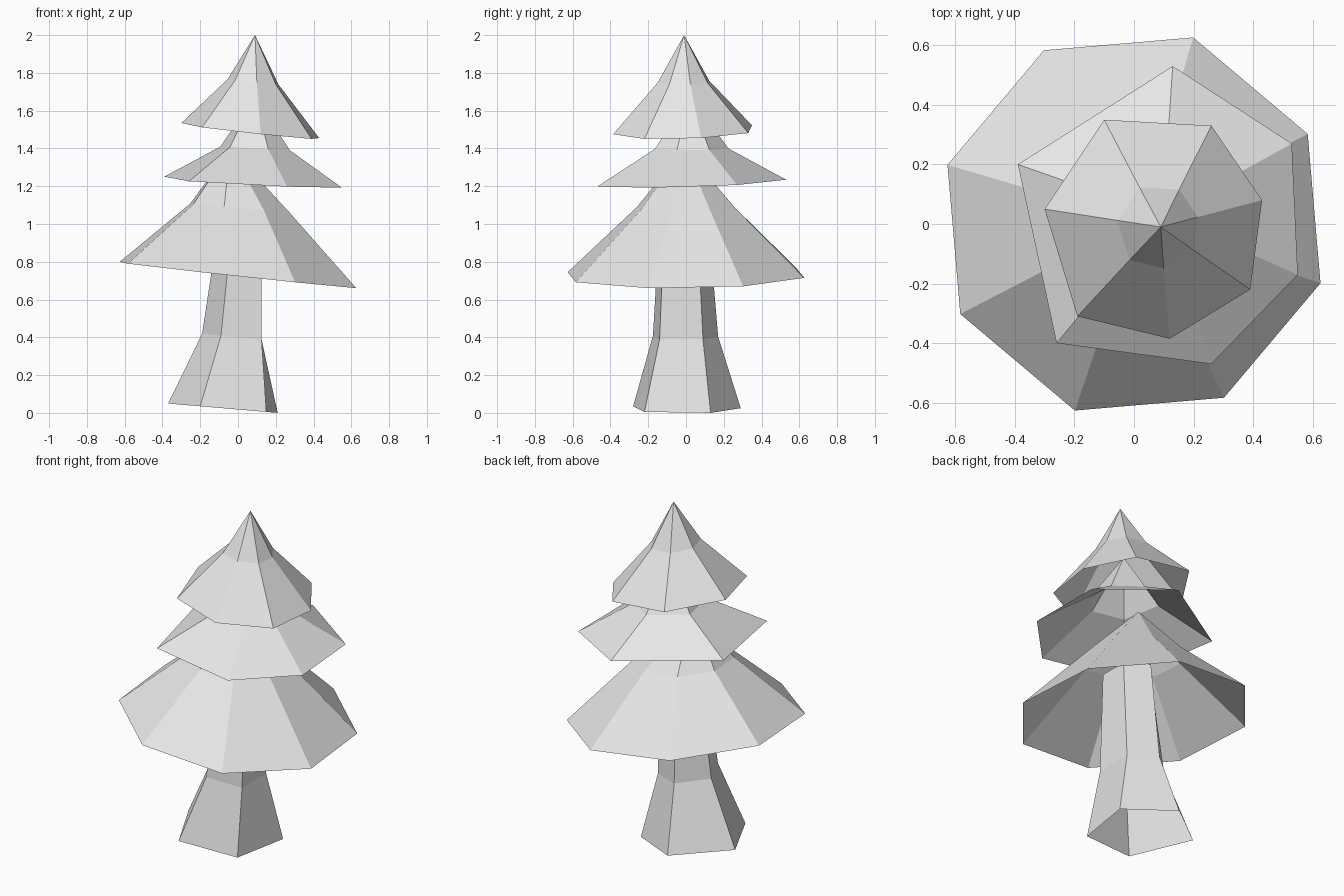
import bpy
from math import cos, sin, radians

cube = bpy.data.objects.get("Cube")
if cube:
    bpy.data.objects.remove(cube, do_unlink=True)

grey = bpy.data.materials.new("plain grey")
grey.use_nodes = True
COLOUR = (0.8, 0.8, 0.8, 1)
grey.diffuse_color = COLOUR
grey.node_tree.nodes["Principled BSDF"].inputs["Base Color"].default_value = COLOUR


def loft(name, rings, apex=None):
    """Flat-faced open shell through equal rings, closed to a tip if given."""
    n = len(rings[0])
    verts = [p for ring in rings for p in ring]
    faces = []
    for r in range(len(rings) - 1):
        for i in range(n):
            j = (i + 1) % n
            faces.append((r * n + i, r * n + j, (r + 1) * n + j, (r + 1) * n + i))
    if apex:
        verts.append(apex)
        last = (len(rings) - 1) * n
        faces += [(last + i, last + (i + 1) % n, len(verts) - 1) for i in range(n)]
    mesh = bpy.data.meshes.new(name)
    mesh.from_pydata(verts, [], faces)
    mesh.materials.append(grey)
    obj = bpy.data.objects.new(name, mesh)
    bpy.context.collection.objects.link(obj)
    return obj


def tilted(points, z, slope_x, slope_y):
    """Lift a flat outline onto a leaning plane."""
    return [(x, y, z + slope_x * x + slope_y * y) for x, y in points]


def tier(name, rim, z, slope, centre, mid_centre, scale, mid_z, mid_slope, apex):
    """Skirt of branches: wide rim, a break in slope, then a tip."""
    mid = [(mid_centre[0] + scale * (x - centre[0]),
            mid_centre[1] + scale * (y - centre[1])) for x, y in rim]
    return loft(name, [tilted(rim, z, *slope), tilted(mid, mid_z, mid_slope, 0)], apex)


# Trunk: five sides, flared foot, open below
foot = [(0.15, -0.22), (0.21, 0.13), (-0.08, 0.29), (-0.37, 0.06), (-0.20, -0.28)]
waist = [(0.125, -0.14), (0.125, 0.09), (-0.04, 0.17), (-0.19, 0.03), (-0.09, -0.175)]
top = [(0.125, -0.115), (0.125, 0.06), (-0.02, 0.12), (-0.10, 0.02), (-0.03, -0.14)]
loft("trunk", [tilted(foot, 0.018, -0.085, 0),
               tilted(waist, 0.40, -0.1, 0),
               tilted(top, 1.0, -0.1, 0)])

# Lower branches: regular octagon rim
octagon = [(0.657 * cos(radians(72.4 + 45 * i)), 0.657 * sin(radians(72.4 + 45 * i)))
           for i in range(8)]
tier("lower_branches", octagon, 0.73, (-0.108, 0.01), (0, 0),
     (0.01, 0.005), 0.42, 1.085, -0.09, (-0.04, -0.01, 1.4))

# Middle branches: uneven six-sided rim
six = [(0.13, 0.53), (-0.39, 0.20), (-0.26, -0.40),
       (0.26, -0.47), (0.55, -0.17), (0.53, 0.27)]
tier("middle_branches", six, 1.225, (-0.05, 0.03), (0.08, 0.03),
     (0.09, 0.03), 0.39, 1.405, -0.05, (0.09, 0.02, 1.68))

# Upper branches: seven-sided rim with the treetop
seven = [(-0.10, 0.35), (-0.30, 0.05), (-0.19, -0.31), (0.12, -0.385),
         (0.39, -0.22), (0.43, 0.08), (0.26, 0.33)]
tier("upper_branches", seven, 1.5, (-0.11, 0.03), (0.08, -0.01),
     (0.085, -0.01), 0.37, 1.76, -0.1, (0.09, -0.01, 2.0))
